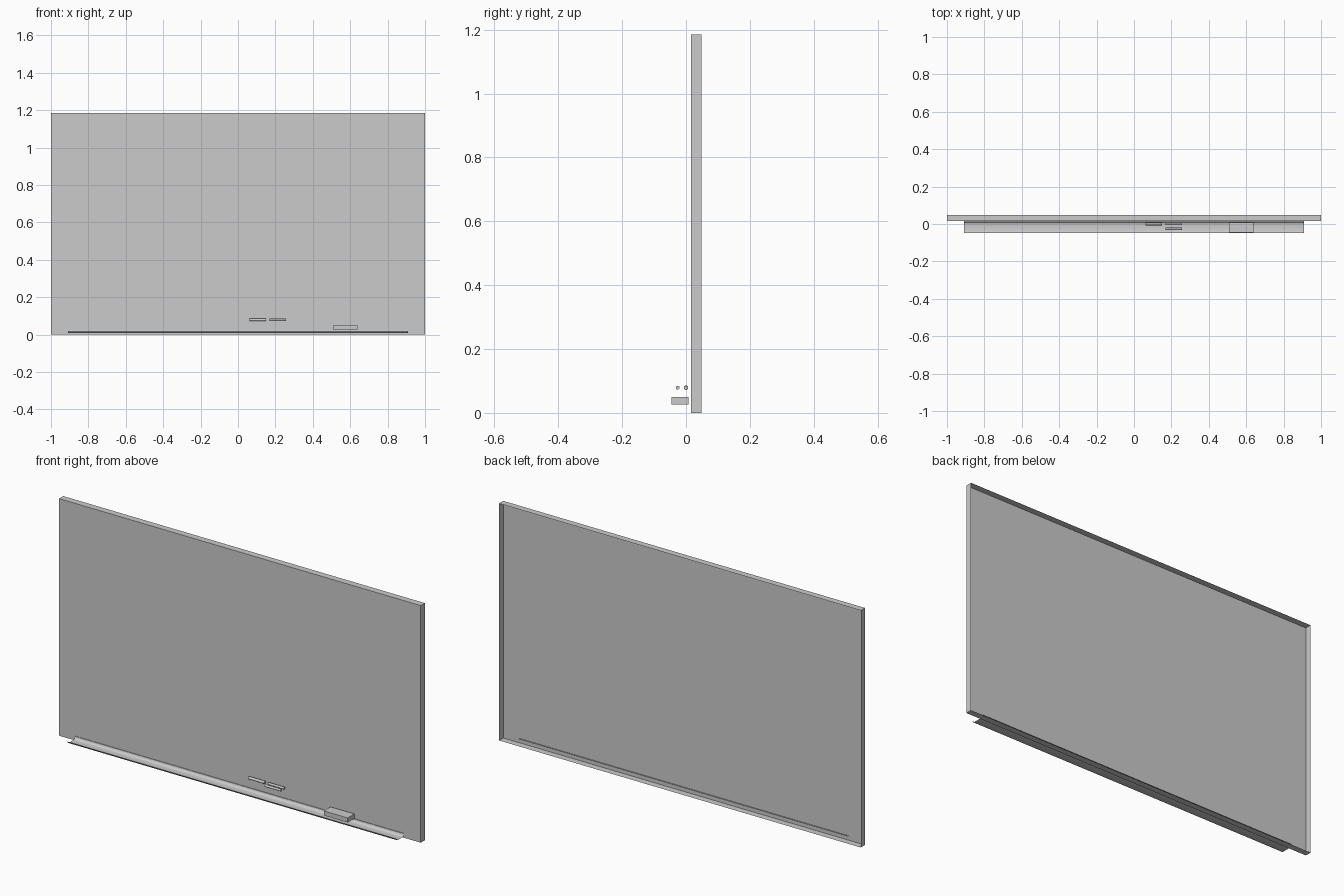
import bpy, bmesh, math

if "Cube" in bpy.data.objects:
    bpy.data.objects.remove(bpy.data.objects["Cube"])


def make_object(name, bm, angle=None):
    bmesh.ops.recalc_face_normals(bm, faces=bm.faces)
    mesh = bpy.data.meshes.new(name)
    bm.to_mesh(mesh)
    bm.free()
    obj = bpy.data.objects.new(name, mesh)
    bpy.context.collection.objects.link(obj)
    if angle:
        bpy.ops.object.select_all(action='DESELECT')
        obj.select_set(True)
        bpy.context.view_layer.objects.active = obj
        bpy.ops.object.shade_smooth_by_angle(angle=math.radians(angle))
    return obj


def box_bm(lo, hi):
    bm = bmesh.new()
    bmesh.ops.create_cube(bm, size=1)
    for v in bm.verts:
        v.co = [(a + b) / 2 + c * (b - a) for a, b, c in zip(lo, hi, v.co)]
    return bm


# Board: thin sheet shell with an open back
bm = box_bm((-1, 0.015, 0), (1, 0.048, 1.185))
back = [f for f in bm.faces if f.calc_center_median().y > 0.047]
bmesh.ops.delete(bm, geom=back, context='FACES')
make_object("board", bm)

# Tray: sheet profile (y, z) swept along x, rear flange passes into the board
profile = [(-0.048, 0.019), (-0.047, 0.015), (-0.044, 0.011), (-0.039, 0.009),
           (0.000, 0.009), (0.005, 0.010), (0.009, 0.013), (0.011, 0.017),
           (0.012, 0.022), (0.021, 0.022)]
bm = bmesh.new()
rows = [[bm.verts.new((x, y, z)) for y, z in profile] for x in (-0.91, 0.91)]
for i in range(len(profile) - 1):
    bm.faces.new((rows[0][i], rows[1][i], rows[1][i + 1], rows[0][i + 1]))
make_object("pen_tray", bm, 40)

# Eraser block
make_object("eraser", box_bm((0.507, -0.045, 0.027), (0.638, 0.008, 0.05)))

# Marker pens lying along x
for i, (x, y, r) in enumerate([(0.105, 0, 0.007), (0.213, 0, 0.006), (0.213, -0.026, 0.006)]):
    bm = bmesh.new()
    bmesh.ops.create_cone(bm, cap_ends=True, segments=16, radius1=r, radius2=r, depth=0.088)
    for v in bm.verts:
        v.co = (x + v.co.z, y + v.co.x, 0.079 + v.co.y)
    make_object(f"marker_{i + 1}", bm, 40)
